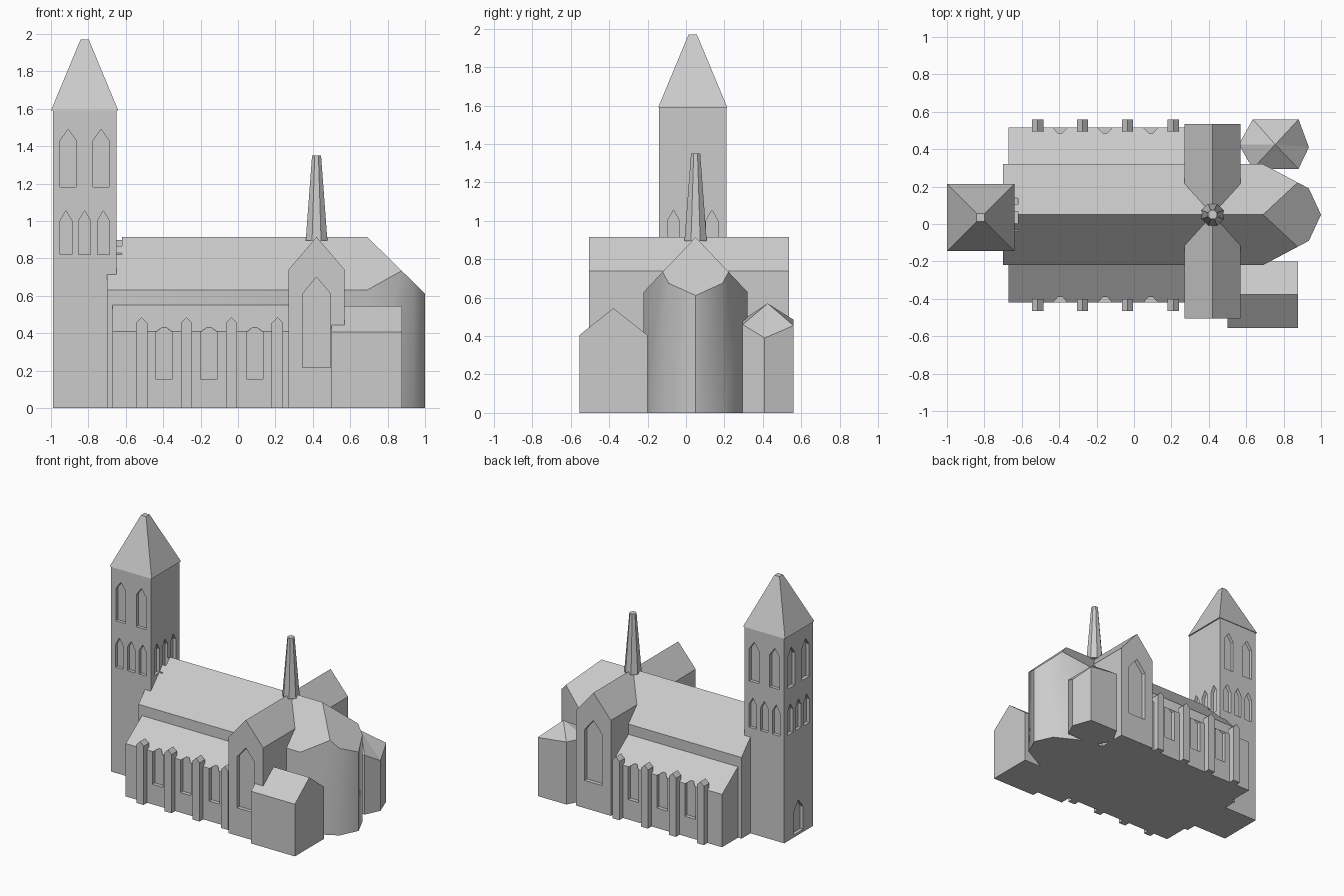
import bpy, bmesh, math
from mathutils import Vector

if "Cube" in bpy.data.objects:
    bpy.data.objects.remove(bpy.data.objects["Cube"])

stone = bpy.data.materials.new("stone_grey")
stone.diffuse_color = (0.6, 0.6, 0.6, 1)
stone.use_nodes = True
stone.node_tree.nodes["Principled BSDF"].inputs["Base Color"].default_value = stone.diffuse_color
CY = 0.05  # centre line of the nave


def add_object(name, bm):
    bmesh.ops.recalc_face_normals(bm, faces=bm.faces[:])
    mesh = bpy.data.meshes.new(name)
    bm.to_mesh(mesh)
    bm.free()
    mesh.materials.append(stone)
    obj = bpy.data.objects.new(name, mesh)
    bpy.context.collection.objects.link(obj)
    return obj


def prism_into(bm, profile, axis, a, b):
    """Extrude a 2D profile along an axis from a to b."""
    place = {"x": lambda p, t: (t, p[0], p[1]),
             "y": lambda p, t: (p[0], t, p[1]),
             "z": lambda p, t: (p[0], p[1], t)}[axis]
    low = [bm.verts.new(place(p, a)) for p in profile]
    high = [bm.verts.new(place(p, b)) for p in profile]
    bm.faces.new(low)
    bm.faces.new(high)
    n = len(profile)
    for i in range(n):
        j = (i + 1) % n
        bm.faces.new((low[i], low[j], high[j], high[i]))


def prism(name, profile, axis, a, b):
    bm = bmesh.new()
    prism_into(bm, profile, axis, a, b)
    return add_object(name, bm)


def gable(centre, width, z0, eave, apex):
    """Pointed pentagon, used for gables, windows and buttresses."""
    h = width / 2
    return [(centre - h, z0), (centre + h, z0), (centre + h, eave),
            (centre, apex), (centre - h, eave)]


def carve(objects, cutters):
    """Cut recesses into objects from a list of (profile, axis, a, b)."""
    bm = bmesh.new()
    for c in cutters:
        prism_into(bm, *c)
    cutter = add_object("recess_cutter", bm)
    cutter.hide_render = True
    for obj in objects:
        mod = obj.modifiers.new("recesses", "BOOLEAN")
        mod.operation, mod.solver, mod.object = "DIFFERENCE", "EXACT", cutter
        bpy.context.view_layer.update()
        deps = bpy.context.evaluated_depsgraph_get()
        mesh = bpy.data.meshes.new_from_object(obj.evaluated_get(deps))
        obj.modifiers.clear()
        obj.data = mesh
    bpy.data.objects.remove(cutter)


# Nave and apse: footprint prism trimmed by the three roof planes
half = [(-0.70, 0.27), (0.69, 0.27), (0.935, 0.14)]
outline = ([(x, CY - d) for x, d in half] + [(1.0, CY)]
           + [(x, CY + d) for x, d in reversed(half)])
bm = bmesh.new()
prism_into(bm, outline, "z", 0, 1.2)
apex = Vector((0.69, CY, 0.915))
for normal in ((0, 0.285, 0.27), (0, -0.285, 0.27), (0.98, 0, 1)):
    bmesh.ops.bisect_plane(bm, geom=bm.verts[:] + bm.edges[:] + bm.faces[:],
                           plane_co=apex, plane_no=normal, clear_outer=True)
    bmesh.ops.holes_fill(bm, edges=[e for e in bm.edges if e.is_boundary], sides=0)
nave = add_object("nave_and_apse", bm)

# Side aisles with lean-to roofs
aisles = prism("side_aisles", [(-0.42, 0), (0.515, 0), (0.515, 0.41), (0.32, 0.55),
                               (-0.22, 0.55), (-0.42, 0.41)], "x", -0.67, 0.30)
cuts = []
for x in (-0.395, -0.155, 0.09):
    win = gable(x, 0.09, 0.155, 0.405, 0.44)
    cuts += [(win, "y", -0.5, -0.39), (win, "y", 0.485, 0.6)]
carve([aisles], cuts)

# Buttresses along both aisles
for x in (-0.515, -0.275, -0.035, 0.21):
    shape = gable(x, 0.06, 0, 0.455, 0.485)
    prism("buttress_front", shape, "y", -0.465, -0.40)
    prism("buttress_back", shape, "y", 0.495, 0.56)

# Transept with a tall window in each gable
transept = prism("transept", gable(0.42, 0.30, 0, 0.74, 0.915), "y", -0.505, 0.535)
win = gable(0.42, 0.15, 0.215, 0.61, 0.70)
carve([transept], [(win, "y", -0.6, -0.475), (win, "y", 0.505, 0.6)])

# Tower with recessed windows and a west door
TX, TY = -0.82, 0.035
tower = prism("tower", [(TX - 0.17, TY - 0.175), (TX + 0.17, TY - 0.175),
                        (TX + 0.17, TY + 0.175), (TX - 0.17, TY + 0.175)], "z", 0, 1.59)
cuts = [(gable(TY, 0.11, 0.02, 0.2, 0.27), "x", -1.1, -0.965)]
rows = [((-0.088, 0.088), 0.085, 1.18, 1.43, 1.49),
        ((-0.1, 0, 0.1), 0.064, 0.82, 1.0, 1.055)]
for offsets, w, z0, z1, z2 in rows:
    for o in offsets:
        win = gable(TX + o, w, z0, z1, z2)
        side = gable(TY + o, w, z0, z1, z2)
        cuts += [(win, "y", -0.3, -0.115), (win, "y", 0.185, 0.4),
                 (side, "x", -1.1, -0.965)]
        if len(offsets) == 3:
            cuts.append((side, "x", -0.675, -0.62))
carve([tower, nave], cuts)


def tapered(name, sides, r1, r2, loc, z0, z1):
    """Truncated spire whose flat sides face the axes."""
    bm = bmesh.new()
    k = 1 / math.cos(math.pi / sides)
    bmesh.ops.create_cone(bm, cap_ends=True, segments=sides, radius1=r1 * k,
                          radius2=r2 * k, depth=z1 - z0)
    turn = math.pi / sides
    for v in bm.verts:
        a = math.atan2(v.co.y, v.co.x)
        step = 2 * turn
        a = (round(a / step - 0.25) + 0.5) * step
        r = math.hypot(v.co.x, v.co.y)
        v.co = Vector((loc[0] + r * math.cos(a), loc[1] + r * math.sin(a),
                       v.co.z + (z0 + z1) / 2))
    return add_object(name, bm)


# Tower roof and crossing spire
tapered("tower_roof", 4, 0.18, 0.022, (TX, TY), 1.59, 1.97)
tapered("crossing_spire", 8, 0.058, 0.024, (0.42, CY), 0.895, 1.35)

# Sacristy beside the apse
prism("sacristy", gable(-0.378, 0.355, 0, 0.405, 0.545), "x", 0.5, 0.877)

# Six-sided chapel with a pointed roof and lowered east corner
corners = [(0.935, 0.41, 0.39), (0.88, 0.56, 0.455), (0.635, 0.56, 0.485),
           (0.56, 0.425, 0.485), (0.635, 0.295, 0.485), (0.88, 0.295, 0.46)]
bm = bmesh.new()
base = [bm.verts.new((x, y, 0)) for x, y, z in corners]
eave = [bm.verts.new(c) for c in corners]
peak = bm.verts.new((0.755, 0.425, 0.57))
bm.faces.new(base)
for i in range(6):
    j = (i + 1) % 6
    bm.faces.new((base[i], base[j], eave[j], eave[i]))
    bm.faces.new((eave[i], eave[j], peak))
add_object("chapel", bm)

# Soft shading on the rounded apse wall
bpy.context.view_layer.objects.active = nave
nave.select_set(True)
bpy.ops.object.shade_smooth_by_angle(angle=math.radians(40))
